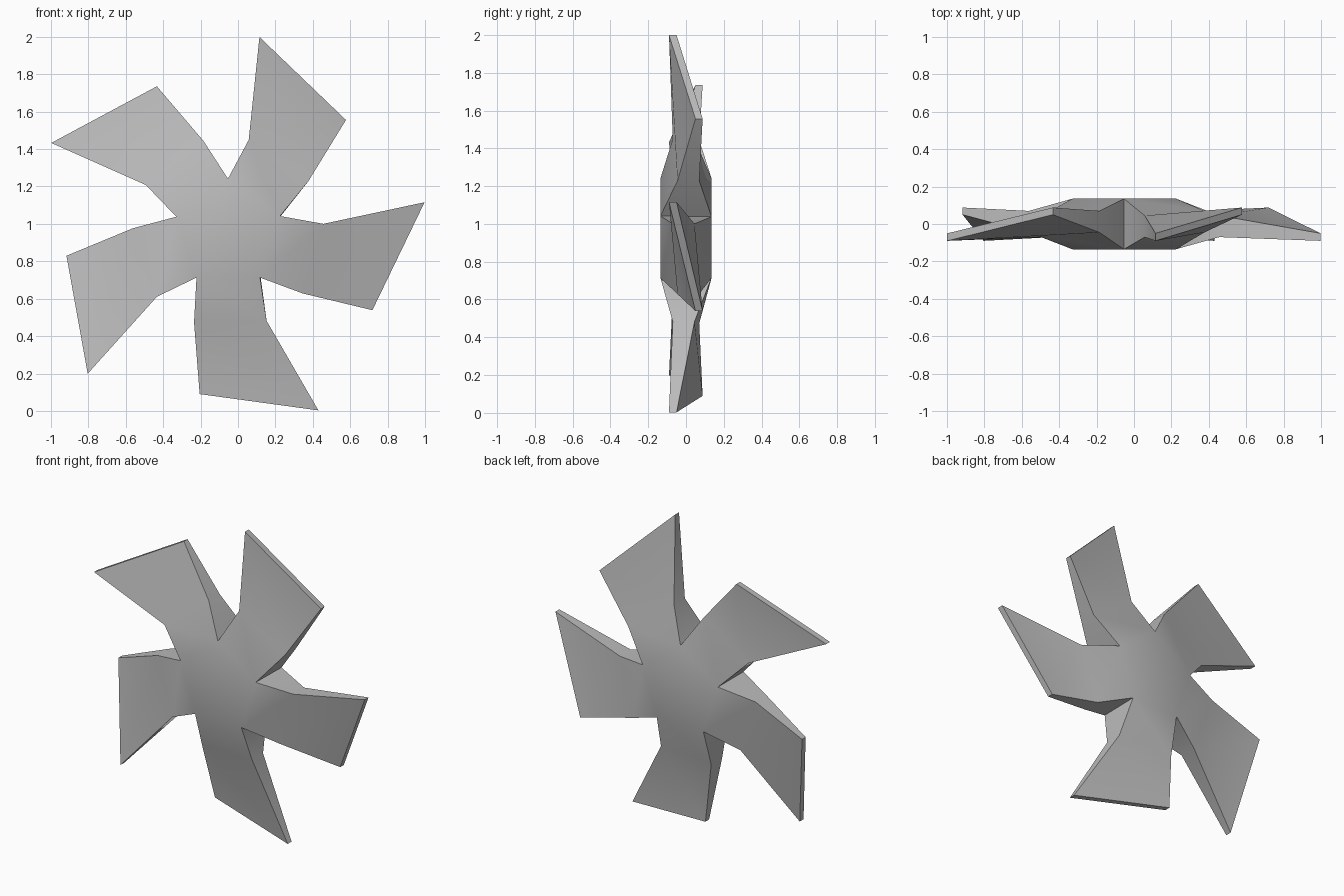
import bpy
import bmesh
import math
from mathutils import Matrix, Vector

cube = bpy.data.objects.get("Cube")
if cube:
    bpy.data.objects.remove(cube, do_unlink=True)

BLADES = 5
CENTRE = Vector((-0.052, 0.0, 0.95))

# Downward blade sections, root to tip: two edges as (x, z, front y, back y)
SECTIONS = [
    ((-0.17, -0.237, -0.135, 0.135), (0.17, -0.237, -0.135, 0.135)),
    ((-0.183, -0.477, -0.045, 0.07), (0.205, -0.468, -0.07, 0.045)),
    ((-0.153, -0.86, 0.05, 0.088), (0.482, -0.947, -0.09, -0.05)),
]


def add_blade(bm, turn):
    """Add one twisted blade, return its root ring."""
    rings = []
    for (xa, za, fa, ba), (xb, zb, fb, bb) in SECTIONS:
        corners = [(xa, fa, za), (xb, fb, zb), (xb, bb, zb), (xa, ba, za)]
        rings.append([bm.verts.new(turn @ Vector(c) + CENTRE) for c in corners])
    for inner, outer in zip(rings, rings[1:]):
        for i in range(4):
            j = (i + 1) % 4
            bm.faces.new((inner[i], inner[j], outer[j], outer[i]))
    bm.faces.new(rings[-1])
    return rings[0]


bm = bmesh.new()
roots = [add_blade(bm, Matrix.Rotation(math.tau * k / BLADES, 3, "Y"))
         for k in range(BLADES)]

# Flat five-sided hub caps, front and back
for side in (0, 3):
    bm.faces.new([bm.verts.new(root[side].co) for root in roots])
bmesh.ops.remove_doubles(bm, verts=bm.verts, dist=0.01)
bmesh.ops.recalc_face_normals(bm, faces=bm.faces)

mesh = bpy.data.meshes.new("fan_rotor")
bm.to_mesh(mesh)
bm.free()
rotor = bpy.data.objects.new("fan_rotor", mesh)
bpy.context.collection.objects.link(rotor)

# Plain grey metal
grey = bpy.data.materials.new("grey_metal")
grey.use_nodes = True
colour = (0.5, 0.5, 0.5, 1.0)
grey.diffuse_color = colour
grey.node_tree.nodes["Principled BSDF"].inputs["Base Color"].default_value = colour
mesh.materials.append(grey)

# Smooth blades with crisp rims
bpy.ops.object.select_all(action="DESELECT")
rotor.select_set(True)
bpy.context.view_layer.objects.active = rotor
bpy.ops.object.shade_smooth_by_angle(angle=math.radians(45))
